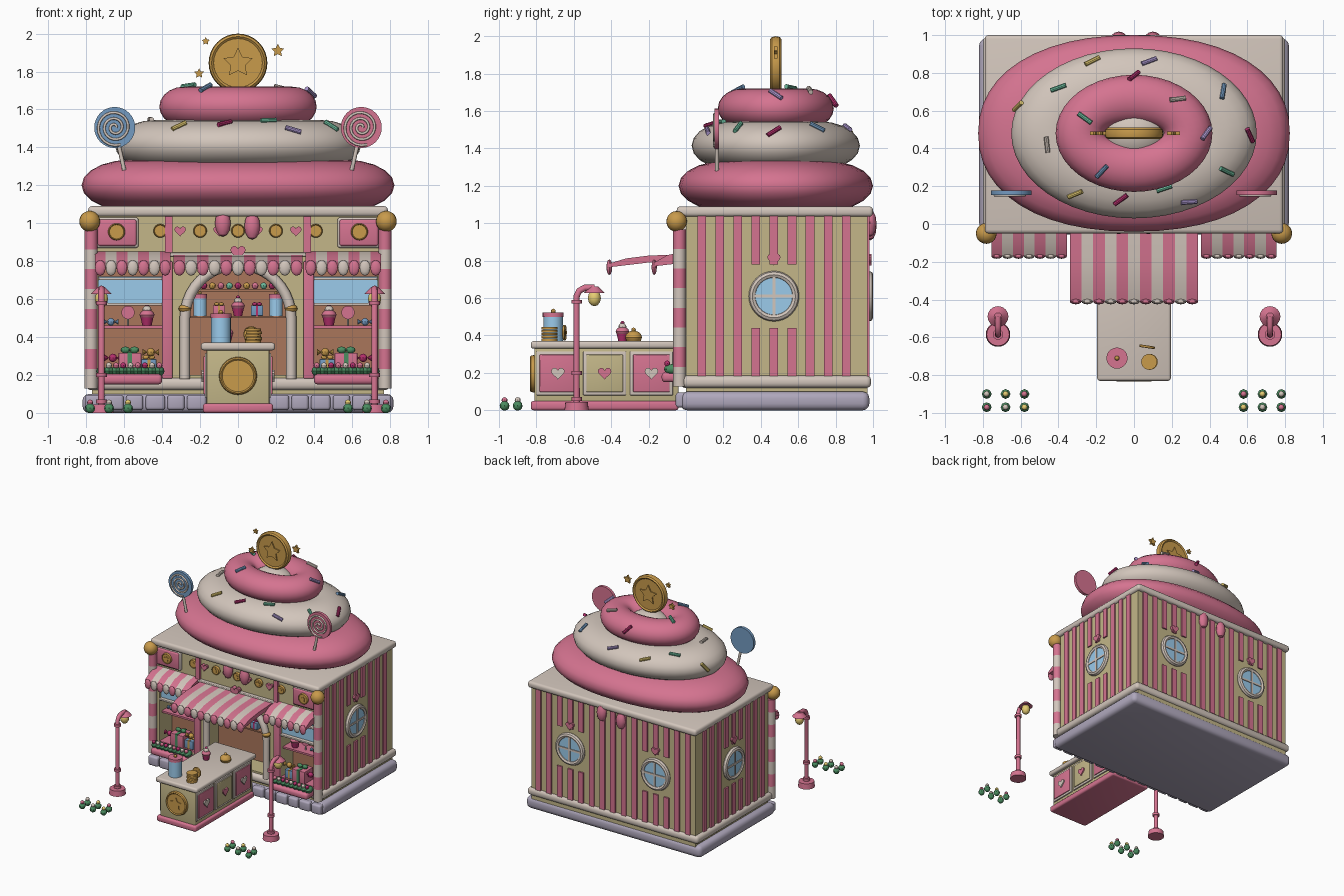
import bpy, bmesh, random
from math import sin, cos, pi, copysign
from mathutils import Vector, Euler
from mathutils.bvhtree import BVHTree

if "Cube" in bpy.data.objects:
    bpy.data.objects.remove(bpy.data.objects["Cube"])

random.seed(4)
RGB = dict(pink=(.83, .45, .56), magenta=(.7, .2, .42), cream=(.82, .77, .73), khaki=(.76, .71, .53),
           gold=(.78, .6, .3), blue=(.6, .79, .92), brown=(.66, .46, .36), lavender=(.68, .65, .73),
           green=(.3, .55, .38), mint=(.42, .72, .6), yellow=(.9, .8, .45), steel=(.45, .6, .75), violet=(.68, .6, .82))
MAT = {}
for n, c in RGB.items():
    MAT[n] = bpy.data.materials.new(n)
    MAT[n].diffuse_color = (*[v ** 2.2 for v in c], 1)
HALF = pi / 2

def finish(name, bm, mat, loc=(0, 0, 0), rot=(0, 0, 0)):
    bmesh.ops.recalc_face_normals(bm, faces=bm.faces[:])
    me = bpy.data.meshes.new(name)
    bm.to_mesh(me)
    bm.free()
    for p in me.polygons:
        p.use_smooth = True
    me.set_sharp_from_angle(angle=0.6)
    me.materials.append(MAT[mat])
    ob = bpy.data.objects.new(name, me)
    ob.location, ob.rotation_euler = loc, rot
    bpy.context.collection.objects.link(ob)
    return ob

def box(name, x0, x1, y0, y1, z0, z1, mat, bev=0):
    bm = bmesh.new()
    bmesh.ops.create_cube(bm, size=1)
    bmesh.ops.scale(bm, vec=(abs(x1 - x0), abs(y1 - y0), abs(z1 - z0)), verts=bm.verts[:])
    if bev:
        bmesh.ops.bevel(bm, geom=bm.edges[:], offset=bev, segments=3, profile=.5, affect='EDGES')
    return finish(name, bm, mat, ((x0 + x1) / 2, (y0 + y1) / 2, (z0 + z1) / 2))

def cone(name, loc, r1, r2, h, mat, rot=(0, 0, 0), seg=24):
    bm = bmesh.new()
    bmesh.ops.create_cone(bm, cap_ends=True, segments=seg, radius1=r1, radius2=r2, depth=h)
    return finish(name, bm, mat, loc, rot)

def ball(name, loc, r, mat, scale=(1, 1, 1), u=12):
    bm = bmesh.new()
    bmesh.ops.create_uvsphere(bm, u_segments=u, v_segments=max(6, u // 2), radius=r)
    bmesh.ops.scale(bm, vec=scale, verts=bm.verts[:])
    return finish(name, bm, mat, loc)

def prism(name, pts, t, mat, loc=(0, 0, 0), rz=0):
    # outline in local x-z, extruded along local y
    bm = bmesh.new()
    f = bm.faces.new([bm.verts.new((u, -t / 2, v)) for u, v in pts])
    r = bmesh.ops.extrude_face_region(bm, geom=[f])
    bmesh.ops.translate(bm, vec=(0, t, 0), verts=[v for v in r['geom'] if isinstance(v, bmesh.types.BMVert)])
    return finish(name, bm, mat, loc, (0, 0, rz))

def ring(name, loc, a, b, t, h, mat, rot=(0, 0, 0), n=40, m=12, e=1.0):
    # elliptical ring: outer radii a, b; tube half width t, half height h
    bm = bmesh.new()
    pw = lambda v: copysign(abs(v) ** e, v)
    g = [[bm.verts.new(((a - t + t * cos(q)) * pw(cos(p)), (b - t + t * cos(q)) * pw(sin(p)), h * sin(q)))
          for q in (2 * pi * j / m for j in range(m))] for p in (2 * pi * i / n for i in range(n))]
    for i in range(n):
        for j in range(m):
            bm.faces.new((g[i - 1][j - 1], g[i][j - 1], g[i][j], g[i - 1][j]))
    return finish(name, bm, mat, loc, rot)

def tube(name, pts, r, mat):
    cu = bpy.data.curves.new(name, 'CURVE')
    cu.dimensions, cu.bevel_depth, cu.bevel_resolution, cu.use_fill_caps = '3D', r, 2, True
    sp = cu.splines.new('POLY')
    sp.points.add(len(pts) - 1)
    for p, c in zip(sp.points, pts):
        p.co = (*c, 1)
    cu.materials.append(MAT[mat])
    bpy.context.collection.objects.link(bpy.data.objects.new(name, cu))

def star(r):
    return [((r if i % 2 == 0 else r * .5) * sin(i * pi / 5), (r if i % 2 == 0 else r * .5) * cos(i * pi / 5)) for i in range(10)]

def heart(s):
    return [(s * sin(a) ** 3, s * (13 * cos(a) - 5 * cos(2 * a) - 2 * cos(3 * a) - cos(4 * a)) / 16) for a in (2 * pi * i / 24 for i in range(24))]

def coin(name, loc, r, t, rz=0):
    rot = (HALF, 0, rz)
    cone(name + "_disc", loc, r * .9, r * .9, t * .7, 'gold', rot, 32)
    ring(name + "_rim", loc, r, r, r * .1, t / 2, 'gold', rot, 32, 8)
    prism(name + "_star", star(r * .52), t, 'gold', loc, rz)

def cupcake(x, y, z, s=1, mat='pink'):
    cone("cupcake_cup", (x, y, z + .022 * s), .022 * s, .032 * s, .044 * s, 'magenta', seg=12)
    ball("cupcake_icing", (x, y, z + .052 * s), .036 * s, mat, (1, 1, .7))
    ball("cupcake_swirl", (x, y, z + .075 * s), .022 * s, 'cream', u=8)
    ball("cupcake_cherry", (x, y, z + .097 * s), .011 * s, 'magenta', u=8)

def gift(x, y, z, s, mat, rib):
    box("gift_box", x - s, x + s, y - s, y + s, z, z + 1.7 * s, mat, .004)
    box("gift_ribbon", x - s * .2, x + s * .2, y - s * 1.05, y + s * 1.05, z, z + 1.76 * s, rib)
    for d in (-1, 1):
        ball("gift_bow", (x + d * s * .4, y, z + 1.95 * s), s * .42, rib, (1, .6, .7), 8)

def candy(x, y, z, r, mat):
    ball("candy", (x, y, z), r, mat, u=8)
    for d in (-1, 1):
        cone("candy_wrap", (x + d * r * 1.5, y, z), 0.003, r * .8, r, mat, (0, d * HALF, 0), 8)

def jar(x, y, z, r, h):
    cone("jar_glass", (x, y, z + h / 2), r, r, h, 'blue', seg=20)
    cone("jar_lid", (x, y, z + h + .012), r * 1.08, r * 1.08, .024, 'pink', seg=20)
    ball("jar_knob", (x, y, z + h + .03), r * .25, 'gold', u=8)

# Foundation, walls and cornice
box("foundation", -.82, .82, -.03, .98, 0, .1, 'lavender', .035)
box("body", -.77, .77, .18, .97, .08, 1.06, 'khaki')
box("front_lower_wall", -.77, .77, 0, .19, .08, .2, 'khaki')
box("front_header", -.77, .77, 0, .19, .78, 1.06, 'khaki')
box("plinth", -.8, .8, -.03, .99, .12, .185, 'cream', .025)
box("cornice", -.79, .79, -.05, 1, 1.035, 1.09, 'cream', .02)
box("shop_back_wall", -.74, .74, .165, .185, .2, .78, 'brown')
for i in range(15):
    x = (i - 7) * .109
    w = .045 + .006 * (i % 2)
    box("front_stone", x - w, x + w, -.055, 0, .015, .095, 'lavender', .015)

def window(x, y, rz):
    rot = (HALF, 0, rz)
    ring("window_frame", (x, y, .61), .135, .135, .02, .024, 'cream', rot, 32, 8)
    cone("window_glass", (x, y, .61), .118, .118, .024, 'blue', rot, 32)
    for w, h in ((.008, .115), (.115, .008)):
        prism("window_bar", [(-w, -h), (w, -h), (w, h), (-w, h)], .036, 'cream', (x, y, .61), rz)
    prism("window_heart", heart(.035), .03, 'pink', (x, y, .81), rz)

# Candy-stripe walls with round windows, sides and back
def spans(near):
    return ((.18, .44), (.78, 1.04)) if near else ((.18, 1.04),)
for s in (-1, 1):
    window(s * .775, .47, s * HALF)
    window(s * .4, .977, pi)
    for k in range(-4, 5):
        y = .47 + k * .0965
        for a, b in spans(abs(k) < 2):
            box("side_stripe", s * .76, s * .782, y - .023, y + .023, a, b, 'pink')
for k in range(-7, 8):
    x = k * .1
    for a, b in spans(abs(abs(x) - .4) < .12):
        box("back_stripe", x - .023, x + .023, .96, .982, a, b, 'pink')

# Arched doorway
arc = [(.28 * cos(a), .5 + .28 * sin(a)) for a in (pi * i / 20 for i in range(21))]
tube("door_arch", [(.28, -.02, .18)] + [(x, -.02, z) for x, z in arc] + [(-.28, -.02, .18)], .028, 'cream')
prism("arch_spandrel", [(.31, .5)] + arc + [(-.31, .5), (-.31, .8), (.31, .8)], .05, 'khaki', (0, .03, 0))
for z in (.5, .64):
    box("door_shelf", -.27, .27, .06, .17, z, z + .012, 'brown')
for i in range(9):
    ball("shelf_sweet", (-.18 + i * .045, .09, .67), .018, ('magenta', 'gold', 'pink', 'mint')[i % 4], u=8)
jar(-.2, .1, .512, .035, .09)
jar(.2, .1, .512, .035, .09)
cupcake(0, .1, .512)
gift(-.1, .1, .512, .032, 'pink', 'gold')
gift(.1, .1, .512, .032, 'steel', 'magenta')

for s in (-1, 1):
    # Piers, corner poles
    box("side_front_wall", s * .735, s * .77, 0, .19, .18, .8, 'khaki')
    box("pier", s * .3, s * .4, 0, .19, .18, .8, 'khaki')
    box("pier_trim", s * .345, s * .4, -.025, .01, .18, .8, 'pink', .008)
    ball("arch_bead", (s * .28, -.02, .55), .034, 'gold', (1, 1, .7))
    for i in range(8):
        z = .18 + i * .105
        cone("corner_pole_band", (s * .775, -.035, z), .034, .034, .105, ('cream', 'pink')[i % 2], seg=16)
    ball("pole_ball", (s * .782, -.05, 1.01), .055, 'gold', u=20)
    # Shop windows with displays
    box("shop_pane", s * .4, s * .735, .02, .03, .57, .72, 'blue')
    for z in (.565, .7):
        box("pane_rail", s * .4, s * .735, -.01, .035, z, z + .015, 'cream', .004)
    box("display_shelf", s * .4, s * .735, .03, .17, .445, .46, 'pink')
    box("display_floor", s * .4, s * .735, .0, .17, .2, .215, 'pink')
    cupcake(s * .48, .08, .46, 1.1)
    candy(s * .67, .08, .48, .02, 'steel')
    tube("display_lolly_stick", [(s * .58, .08, .46), (s * .58, .08, .53)], .005, 'cream')
    cone("display_lolly", (s * .58, .08, .53), .035, .035, .015, 'pink', (HALF, 0, 0))
    gift(s * .57, .05, .215, .06, 'pink', 'green')
    gift(s * .47, .05, .215, .04, 'steel', 'gold')
    candy(s * .66, .03, .29, .022, 'magenta')
    candy(s * .46, .03, .32, .022, 'gold')
    box("flower_box", s * .4, s * .735, -.13, -.02, .15, .205, 'pink', .02)
    for i in range(9):
        x = s * (.415 + i * .038)
        ball("box_leaf", (x, -.075, .22), .027, 'green', (1, 1.6, 1), 8)
        ball("box_flower", (x, -.1, .25), .016, ('pink', 'cream', 'magenta')[i % 3], u=8)
    # Sign band
    box("plaque_border", s * .525, s * .75, -.025, .01, .87, 1.03, 'cream', .012)
    box("plaque", s * .535, s * .74, -.035, .0, .88, 1.02, 'pink', .012)
    coin("plaque_coin", (s * .64, -.035, .955), .045, .024)
    box("sign_slat", s * .345, s * .385, -.02, .01, .83, 1.04, 'pink')
    for x in (.2, .41):
        coin("sign_coin", (s * x, -.008, .96), .036, .024)
    for x in (.1, .305):
        prism("sign_heart", heart(.03), .03, 'pink', (s * x, -.008, .96))
coin("sign_coin", (0, -.008, .96), .036, .024)
box("sign_ledge", -.74, .74, -.03, .01, .825, .845, 'cream', .006)
prism("sign_bow", heart(.04), .04, 'pink', (0, -.03, .85))

# Awnings
def awning(x0, x1, n, prof, yf):
    w = (x1 - x0) / n
    for i in range(n):
        x, m = x0 + (i + .5) * w, ('pink', 'cream')[i % 2]
        prism("awning_stripe", prof, w, m, (x, 0, 0), HALF)
        ball("awning_scallop", (x, yf, .765), w / 2, m, (1, .5, .042 / w * 2), 12)
awning(-.34, .34, 11, [(-.41, .765), (-.41, .785), (-.32, .812), (-.2, .827), (0, .835), (0, .8), (-.2, .79)], -.41)
for x0, x1 in ((-.755, -.355), (.355, .755)):
    awning(x0, x1, 7, [(-.17, .77), (-.17, .79), (-.1, .83), (0, .85), (0, .79)], -.17)

# Counter
box("counter_base", -.185, .185, -.83, -.04, 0, .05, 'pink', .015)
box("counter_body", -.165, .165, -.81, -.04, .04, .34, 'khaki', .008)
box("counter_top", -.195, .195, -.83, -.03, .33, .37, 'cream', .014)
coin("counter_coin", (0, -.815, .195), .1, .04)
for s in (-1, 1):
    for i, y in enumerate((-.685, -.435, -.185)):
        box("panel_frame", s * .16, s * .175, y - .115, y + .115, .08, .315, 'cream', .005)
        box("panel", s * .16, s * .182, y - .098, y + .098, .098, .298, ('pink', 'khaki')[i % 2], .005)
        prism("panel_heart", heart(.036), .02, ('cream', 'pink')[i % 2], (s * .182, y, .2), HALF)
jar(-.09, -.71, .37, .052, .13)
for i in range(5):
    cone("stacked_coin", (.08 + .004 * (i % 2), -.73, .378 + i * .015), .042, .042, .013, 'gold')
coin("standing_coin", (.07, -.65, .415), .042, .014, -.15)
cupcake(-.06, -.34, .37)
ball("gold_bun", (.08, -.28, .39), .045, 'gold', (1, 1, .8))
ball("gold_bun_knob", (.08, -.28, .43), .012, 'gold', u=8)

# Icing roof
layers = [ring("icing_bottom", (0, .48, 1.2), .825, .52, .26, .135, 'pink', n=48, m=20, e=.9),
          ring("icing_middle", (0, .48, 1.415), .65, .45, .22, .13, 'cream', n=48, m=20),
          ring("icing_top", (0, .48, 1.615), .415, .31, .13, .105, 'pink', n=40, m=20)]
ball("icing_core", (0, .48, 1.55), .19, 'cream', (1, .85, .8), 24)
for x, y, z in ((-.08, -.02, 1.0), (.075, -.02, .985), (.1, .985, 1.0), (-.08, .985, .98)):
    ball("icing_drip", (x, y, z), .042, 'pink', (1, .8, 1.7))

# Sprinkles, dropped onto the icing
trees = [(BVHTree.FromPolygons([v.co + o.location for v in o.data.vertices], [p.vertices[:] for p in o.data.polygons])) for o in layers]
spots = [(-.54, .93), (-.22, .86), (-.4, .72), (0, .78), (.08, .86), (.23, .66), (.47, .7), (-.61, .62), (-.26, .56), (.61, .47),
         (.38, .48), (-.46, .42), (-.17, .28), (-.31, .16), (.16, .19), (-.07, .13), (.29, .12), (-.55, .04), (.35, -.01), (.56, .05), (.49, .28)]
for i, (x, y) in enumerate(spots):
    hits = [h for h in (t.ray_cast(Vector((x, y, 3)), Vector((0, 0, -1))) for t in trees) if h[0]]
    if hits:
        p, nrm = max(hits, key=lambda h: h[0].z)[:2]
        a = random.uniform(0, pi)
        d = Vector((cos(a), sin(a), 0))
        d = (d - nrm * d.dot(nrm)).normalized()
        cone("sprinkle", p + nrm * .006, .013, .013, .085, ('steel', 'yellow', 'mint', 'magenta', 'violet', 'cream')[i % 6],
             d.to_track_quat('Z', 'Y').to_euler(), 10)

# Roof coin, stars and lollipops
coin("roof_coin", (0, .48, 1.845), .155, .06)
for x, z, r in ((-.17, 1.96, .022), (.21, 1.91, .036), (-.205, 1.79, .028)):
    prism("roof_star", star(r), .02, 'gold', (x, .48, z))
for s, m in ((-1, 'blue'), (1, 'pink')):
    c = (s * .65, .165, 1.505)
    tube("lollipop_stick", [(s * .6, .165, 1.28), c], .011, 'cream')
    cone("lollipop_disc", c, .108, .108, .024, 'steel' if s < 0 else m, (HALF, 0, 0), 32)
    tube("lollipop_spiral", [(c[0] + (.008 + .0016 * i) * cos(i * .32), .152, c[2] + (.008 + .0016 * i) * sin(i * .32)) for i in range(56)], .007, 'cream')

# Street lamps and flower patches
for s in (-1, 1):
    x = s * .72
    cone("lamp_base", (x, -.585, .022), .065, .06, .045, 'pink')
    tube("lamp_post", [(x, -.585, .03), (x, -.585, .61), (x, -.57, .64), (x, -.54, .655), (x, -.49, .655)], .017, 'pink')
    for z in (.06, .2, .58):
        cone("lamp_collar", (x, -.585, z), .028, .028, .02, 'pink', seg=16)
    cone("lamp_shade", (x, -.49, .645), .055, .02, .035, 'pink')
    ball("lamp_bulb", (x, -.49, .6), .035, 'yellow', (1, 1, 1.25))
    for i in range(3):
        for j in range(2):
            fx, fy = s * (.58 + i * .1), -.9 - j * .07
            ball("patch_leaf", (fx, fy, .024), .026, 'green', u=8)
            ball("patch_flower", (fx, fy, .054), .016, ('pink', 'yellow', 'cream')[(i + j) % 3], u=8)

for m in bpy.data.materials:
    if m.users and not m.is_grease_pencil:
        m.use_nodes = True
        m.node_tree.nodes["Principled BSDF"].inputs["Base Color"].default_value = m.diffuse_color
